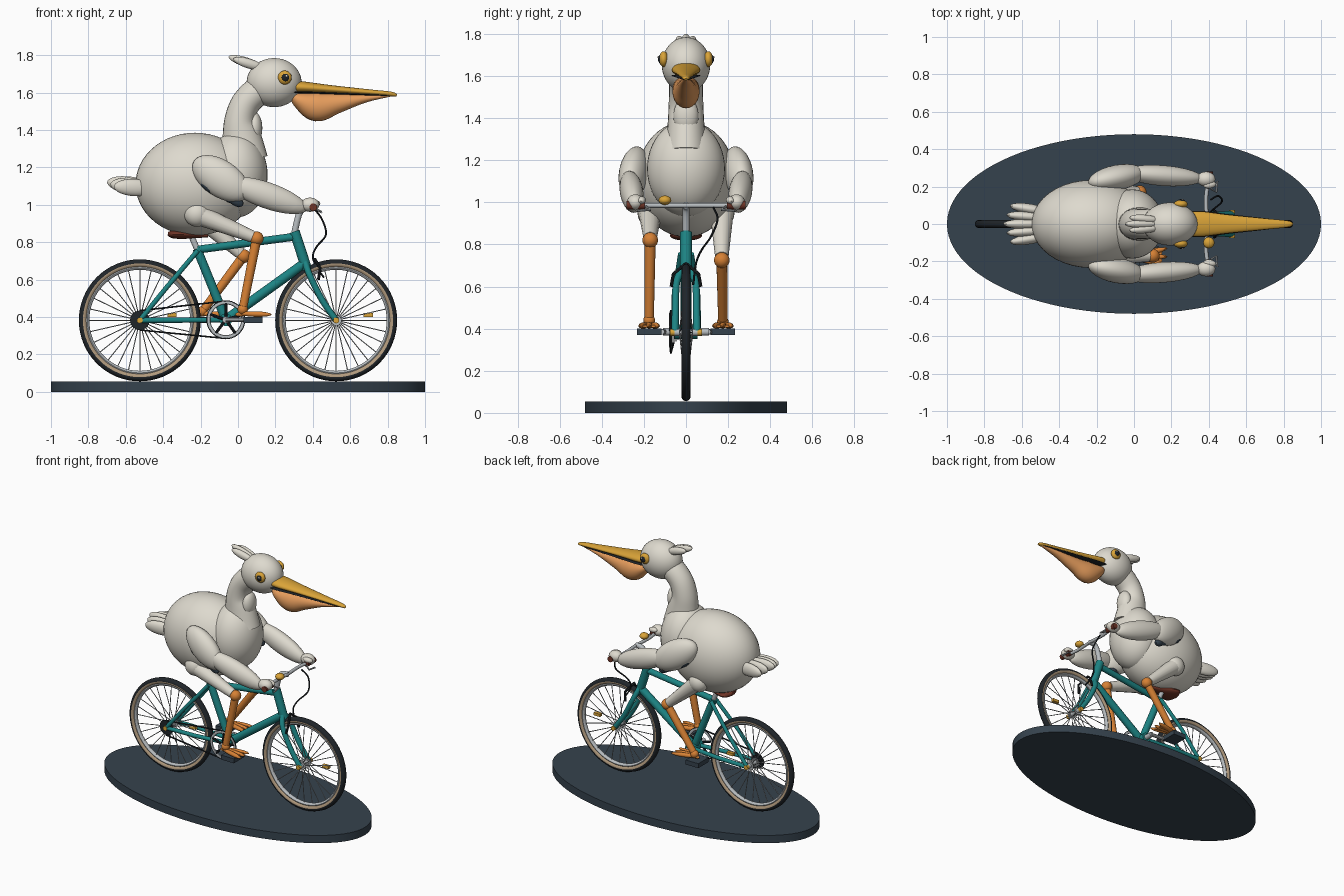
import bpy, bmesh, math
from mathutils import Vector, Matrix

if "Cube" in bpy.data.objects:
    bpy.data.objects.remove(bpy.data.objects["Cube"])


def colour(name, r, g, b):
    m = bpy.data.materials.new(name)
    m.diffuse_color = (r, g, b, 1)
    m.use_nodes = True
    m.node_tree.nodes["Principled BSDF"].inputs["Base Color"].default_value = m.diffuse_color
    return m


WHITE = colour("feather white", 0.73, 0.70, 0.62)
SLATE = colour("slate", 0.036, 0.055, 0.075)
TEAL = colour("teal paint", 0.012, 0.23, 0.23)
GOLD = colour("beak gold", 0.70, 0.37, 0.04)
ORANGE = colour("leg orange", 0.68, 0.22, 0.035)
POUCH = colour("pouch orange", 0.80, 0.34, 0.11)
BROWN = colour("brown leather", 0.16, 0.035, 0.02)
SILVER = colour("silver", 0.48, 0.51, 0.53)
TAN = colour("tan tyre wall", 0.45, 0.33, 0.21)
BLACK = colour("rubber black", 0.014, 0.018, 0.022)


def finish(name, bm, *mats):
    bmesh.ops.recalc_face_normals(bm, faces=bm.faces)
    me = bpy.data.meshes.new(name)
    bm.to_mesh(me)
    bm.free()
    for m in mats:
        me.materials.append(m)
    ob = bpy.data.objects.new(name, me)
    bpy.context.collection.objects.link(ob)
    return ob


def sweep(bm, pts, ra, rb=None, n=16):
    """Capped tube through pts; ra is the sideways radius, rb the upright one."""
    pts = [Vector(p) for p in pts]
    ra = ra if isinstance(ra, (list, tuple)) else [ra] * len(pts)
    rb = ra if rb is None else rb if isinstance(rb, (list, tuple)) else [rb] * len(pts)
    whole = (pts[-1] - pts[0]).normalized()
    ref = Vector((0, 0, 1)) if abs(whole.y) > 0.8 else Vector((0, 1, 0))
    rings = []
    for i, p in enumerate(pts):
        t = (pts[min(i + 1, len(pts) - 1)] - pts[max(i - 1, 0)]).normalized()
        u = (ref - t * ref.dot(t)).normalized()
        v = t.cross(u)
        rings.append([bm.verts.new(p + u * ra[i] * math.cos(k * math.tau / n)
                                   + v * rb[i] * math.sin(k * math.tau / n)) for k in range(n)])
    for a, b in zip(rings, rings[1:]):
        for k in range(n):
            bm.faces.new((a[k], a[k - 1], b[k - 1], b[k]))
    bm.faces.new(rings[0])
    bm.faces.new(rings[-1])


def smooth_path(pts, steps=6):
    """Catmull-Rom resampling of tuples of any length."""
    q = [pts[0]] + list(pts) + [pts[-1]]
    out = []
    for i in range(1, len(q) - 2):
        for s in range(steps):
            t = s / steps
            out.append(tuple(0.5 * (2 * b + (c - a) * t + (2 * a - 5 * b + 4 * c - d) * t * t
                                    + (3 * b - a - 3 * c + d) * t ** 3)
                             for a, b, c, d in zip(*q[i - 1:i + 3])))
    return out + [tuple(pts[-1])]


def tube(name, pts, r, mat, rb=None, n=16):
    bm = bmesh.new()
    sweep(bm, pts, r, rb, n)
    return finish(name, bm, mat)


def profile_tube(name, rows, mat, n=24):
    """Rows are x, z, half width, half height in the centre plane."""
    rows = smooth_path(rows)
    return tube(name, [(x, 0, z) for x, z, a, b in rows], [max(r[2], .001) for r in rows], mat,
                [max(r[3], .001) for r in rows], n)


def ball(name, c, size, mat, seg=24):
    bm = bmesh.new()
    bmesh.ops.create_uvsphere(bm, u_segments=seg, v_segments=seg * 2 // 3, radius=1,
                              matrix=Matrix.Translation(c) @ Matrix.Diagonal((*size, 1)))
    return finish(name, bm, mat)


def blob(name, a, b, ry, rz, mat, seg=20):
    """Ellipsoid whose long axis runs from a to b."""
    a, b = Vector(a), Vector(b)
    ob = ball(name, (0, 0, 0), ((b - a).length / 2, ry, rz), mat, seg)
    ob.matrix_world = Matrix.Translation((a + b) / 2) @ (b - a).to_track_quat('X', 'Z').to_matrix().to_4x4()
    return ob


def box(name, c, size, mat):
    bm = bmesh.new()
    bmesh.ops.create_cube(bm, size=1, matrix=Matrix.Translation(c) @ Matrix.Diagonal((*size, 1)))
    return finish(name, bm, mat)


def ring(name, c, big, small, mats, wall=0.0, width=1.0, n=64, m=12):
    """Torus in the xz plane; faces inside radius wall take the second material."""
    bm = bmesh.new()
    vs = [[bm.verts.new((c[0] + (big + small * math.cos(q)) * math.cos(p), c[1] + width * small * math.sin(q),
                         c[2] + (big + small * math.cos(q)) * math.sin(p)))
           for q in (k * math.tau / m for k in range(m))] for p in (j * math.tau / n for j in range(n))]
    for j in range(n):
        for k in range(m):
            f = bm.faces.new((vs[j][k], vs[j - 1][k], vs[j - 1][k - 1], vs[j][k - 1]))
            mid = f.calc_center_median() - Vector(c)
            f.material_index = int(math.hypot(mid.x, mid.z) < wall)
    return finish(name, bm, *mats)


def axle(name, x, z, y0, y1, r, mat, n=24):
    return tube(name, [(x, y0, z), (x, y1, z)], r, mat, n=n)


# Oval ground plinth
bm = bmesh.new()
bmesh.ops.create_cone(bm, cap_ends=True, segments=96, radius1=1, radius2=1, depth=1,
                      matrix=Matrix.Translation((0, 0, 0.0275)) @ Matrix.Diagonal((1, 0.48, 0.055, 1)))
finish("plinth", bm, SLATE)

# Wheels
WZ, RX, FX, BX = 0.382, -0.525, 0.525, -0.065
for tag, wx in (("rear", RX), ("front", FX)):
    ring(tag + "_tyre", (wx, 0, WZ), 0.304, 0.022, (BLACK, TAN), wall=0.307)
    ring(tag + "_rim", (wx, 0, WZ), 0.281, 0.011, (SILVER,), width=1.4)
    axle(tag + "_hub", wx, WZ, -0.055, 0.055, 0.016, SILVER)
    bm = bmesh.new()
    for k in range(28):
        a, side = k * math.tau / 28, (-1) ** k
        ca, sa = math.cos(a), math.sin(a)
        sweep(bm, [(wx + .016 * ca, side * .03, WZ + .016 * sa), (wx + .28 * ca, 0, WZ + .28 * sa)], .0028, n=5)
    finish(tag + "_spokes", bm, SILVER)
    box(tag + "_reflector", (wx + 0.172, 0, 0.41), (0.05, 0.022, 0.02), GOLD)
    for s in (-1, 1):
        axle(tag + "_hub_flange", wx, WZ, s * .028, s * .034, 0.028, SILVER)
        axle(tag + "_axle_nut", wx, WZ, s * .055, s * .075, 0.016, GOLD, 12)

# Frame
BB, SEAT, HEAD = (BX, 0, .385), (-.22, 0, .765), (.31, 0, .83)
tube("seat_tube", [BB, SEAT], .024, TEAL)
tube("top_tube", [(-.215, 0, .76), HEAD], .021, TEAL)
tube("down_tube", [BB, (.36, 0, .69)], .026, TEAL)
tube("head_tube", [(.302, 0, .857), (.368, 0, .655)], .028, TEAL)
axle("bottom_bracket", BX, .385, -.055, .055, .034, TEAL)
for s in (-1, 1):
    tube("seat_stay", [(-.215, s * .025, .755), (-.38, s * .055, .56), (RX, s * .06, WZ)], .013, TEAL)
    tube("chain_stay", [(BX, s * .03, .385), (-.3, s * .055, .383), (RX, s * .06, WZ)], .014, TEAL)
    tube("fork_blade", smooth_path([(.36, s * .012, .69), (.385, s * .045, .62), (.45, s * .05, .49),
                                    (FX, s * .052, WZ)]), .017, TEAL)
    tube("brake_arm", [(.43, s * .07, .6), (.44, s * .06, .66), (.41, 0, .71)], .008, BLACK, n=8)

# Saddle and seat post
tube("seat_post", [SEAT, (-.252, 0, .84)], .016, SILVER)
profile_tube("saddle", [(-.375, .845, .02, .01), (-.345, .842, .075, .022), (-.28, .842, .062, .024),
                        (-.21, .84, .03, .018), (-.16, .836, .012, .01)], BROWN)

# Stem, handlebar, grips, bell and cable
tube("stem", smooth_path([(.302, 0, .85), (.325, 0, .945), (.35, 0, .98), (.395, 0, .985)]), .017, SILVER)
tube("handlebar", smooth_path([(.405, -.27, .985), (.385, -.14, .985), (.39, 0, .985),
                               (.385, .14, .985), (.405, .27, .985)]), .011, SILVER)
for s in (-1, 1):
    axle("grip", .402, .987, s * .195, s * .282, .02, BROWN)
    tube("brake_lever", [(.41, s * .19, .98), (.44, s * .17, .965), (.445, s * .23, .96)], .006, SILVER, n=8)
ball("bell", (.40, -.10, 1.01), (.03, .03, .022), GOLD)
tube("brake_cable", smooth_path([(.41, .13, .975), (.45, .15, .92), (.47, .12, .84), (.42, .075, .775),
                                 (.40, .05, .72), (.425, .04, .66), (.46, .035, .61)]), .005, BLACK, n=8)

# Drivetrain
CY = -.072
ring("chainring", (BX, CY, .385), .092, .01, (SILVER,), width=.6, m=8)
bm = bmesh.new()
for k in range(5):
    a = k * math.tau / 5 + .3
    sweep(bm, [(BX, CY, .385), (BX + .09 * math.cos(a), CY, .385 + .09 * math.sin(a))], .008, n=8)
finish("chainring_spider", bm, BLACK)
axle("crank_spindle", BX, .385, -.11, .11, .018, SILVER)
for k, r in enumerate((.036, .044, .052)):
    axle("rear_cog", RX, WZ, -.036 - k * .009, -.041 - k * .009, r, BLACK)
bm = bmesh.new()
for s in (-1, 1):
    sweep(bm, [(RX, -.06, WZ + s * .052), (BX, CY, .385 + s * .1)], .005, n=6)
finish("chain", bm, BLACK)
ring("chain_wrap", (BX, CY, .385), .1, .004, (BLACK,), m=6)

# Cranks, pedals, legs and feet: side, pedal x, ankle, knee
for s, px, ankle, knee in ((-1, .08, (.025, .44), (.10, .82)), (1, -.21, (-.19, .43), (.03, .725))):
    y = s * .175
    tube("crank_arm", [(BX, s * .105, .385), (px, s * .115, .385)], .013, SILVER, n=10)
    box("pedal", (px, y, .385), (.10, .115, .032), SLATE)
    A, K, H = (ankle[0], y, ankle[1]), (knee[0], s * .17, knee[1]), (-.22, s * .17, .95)
    tube("shin", [K, A], [.026, .022], ORANGE)
    ball("knee", K, (.037,) * 3, ORANGE)
    ball("ankle", A, (.028,) * 3, ORANGE)
    ball("hip", H, (.068, .06, .068), WHITE)
    K2 = Vector(K) * .93 + Vector(H) * .07
    tube("thigh", [H, K2], [.056, .032], WHITE)
    x0 = ankle[0]
    for d in (-1, 0, 1):
        blob("toe", (x0 - .02, y + d * .005, .418), (x0 + .155, y + d * .046, .413), .016, .015, ORANGE, 12)
    bm = bmesh.new()
    fan = [(x0 - .01, y - .006), (x0 + .13, y - .042), (x0 + .12, y), (x0 + .13, y + .042), (x0 - .01, y + .006)]
    f = bm.faces.new([bm.verts.new((a, b, .405)) for a, b in fan])
    ext = bmesh.ops.extrude_face_region(bm, geom=[f])["geom"]
    bmesh.ops.translate(bm, vec=(0, 0, .012), verts=[v for v in ext if isinstance(v, bmesh.types.BMVert)])
    finish("foot_web", bm, ORANGE)
    blob("heel_toe", (x0 - .04, y, .412), (x0 + .03, y, .42), .014, .014, ORANGE, 12)

# Body, chest, neck and head
ball("body", (-.23, 0, 1.11), (.318, .235, .275), WHITE, 40)
ball("chest", (-.01, 0, 1.16), (.168, .185, .228), WHITE, 36)
profile_tube("neck", [(.04, 1.24, .1, .12), (.02, 1.36, .088, .105), (.01, 1.45, .083, .083),
                      (.04, 1.54, .08, .078), (.11, 1.61, .08, .078), (.18, 1.64, .07, .07)], WHITE)
ball("throat", (.088, 0, 1.41), (.042, .06, .085), WHITE)
ball("head", (.193, 0, 1.653), (.147, .115, .131), WHITE, 36)
for d in (-1, 0, 1):
    blob("crest_feather", (-.05 + .025 * abs(d), d * .035, 1.792 - .012 * abs(d)), (.14, d * .02, 1.73),
         .022, .026, WHITE)
for d in range(-2, 3):
    blob("tail_feather", (-.70 + .018 * abs(d), d * .049, 1.122 - .012 * abs(d)), (-.44, d * .03, 1.085),
         .028, .046, WHITE)

# Eyes
for s in (-1, 1):
    ball("eye_ring", (.25, s * .106, 1.68), (.037, .022, .037), GOLD)
    ball("pupil", (.253, s * .121, 1.68), (.021, .012, .021), BLACK, 16)
    ball("eye_glint", (.259, s * .131, 1.688), (.006, .004, .006), WHITE, 10)
    blob("nostril", (.37, s * .04, 1.643), (.41, s * .037, 1.637), .005, .005, BLACK, 10)

# Beak and pouch
profile_tube("upper_beak", [(.28, 1.632, .06, .034), (.35, 1.628, .068, .031), (.5, 1.617, .05, .022),
                            (.7, 1.602, .03, .015), (.82, 1.592, .018, .012), (.848, 1.583, .006, .006)], GOLD)
profile_tube("mouth_line", [(.29, 1.602, .065, .006), (.36, 1.601, .07, .006), (.5, 1.596, .053, .005),
                            (.7, 1.588, .031, .004), (.81, 1.583, .014, .003)], BLACK)
profile_tube("pouch", [(.285, 1.592, .03, .014), (.33, 1.558, .058, .045), (.42, 1.523, .064, .077),
                       (.53, 1.541, .047, .053), (.68, 1.568, .028, .022), (.82, 1.584, .008, .005)], POUCH)

# Wings gripping the handlebar
for s in (-1, 1):
    blob("upper_wing", (-.235, s * .22, 1.235), (.05, s * .275, 1.045), .068, .098, WHITE, 28)
    blob("forearm", (-.06, s * .275, 1.125), (.37, s * .242, .975), .055, .07, WHITE, 24)
    ball("hand", (.385, s * .24, 1.0), (.05, .04, .038), WHITE)
    blob("thumb", (.37, s * .205, 1.015), (.44, s * .215, 1.005), .02, .018, WHITE, 12)
    for k in range(5):
        x, z = -.20 + k * .034, 1.135 - k * .018
        blob("flight_feather", (x, s * .245, z), (x + .09, s * .26, z - .068), .026, .03, SLATE, 14)

# Smooth shading with sharp edges kept
bpy.ops.object.select_all(action='SELECT')
bpy.context.view_layer.objects.active = bpy.context.scene.objects[0]
bpy.ops.object.shade_smooth_by_angle(angle=math.radians(35))
